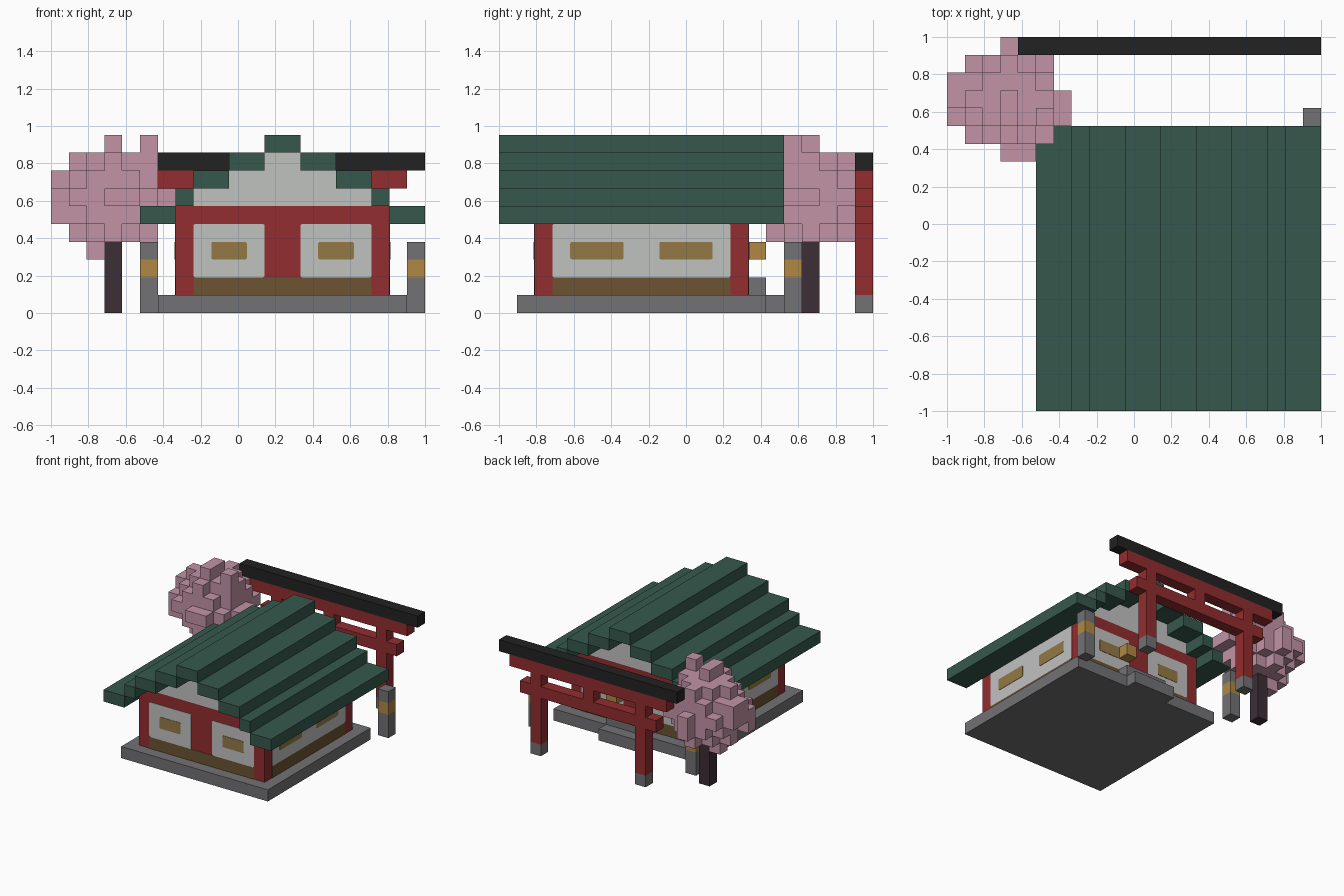
import bpy, bmesh
from mathutils import Vector

if "Cube" in bpy.data.objects:
    bpy.data.objects.remove(bpy.data.objects["Cube"], do_unlink=True)

U = 2 / 21  # one block of the model


def material(name, r, g, b):
    linear = [((c / 255 + 0.055) / 1.055) ** 2.4 for c in (r, g, b)] + [1]
    mat = bpy.data.materials.new(name)
    mat.use_nodes = True
    mat.diffuse_color = linear
    mat.node_tree.nodes["Principled BSDF"].inputs["Base Color"].default_value = linear
    return mat


green = material("roof green", 54, 88, 76)
red = material("painted red", 146, 45, 47)
white = material("plaster white", 192, 194, 192)
gold = material("lantern gold", 176, 136, 68)
ochre = material("window ochre", 148, 122, 70)
brown = material("skirting brown", 107, 83, 50)
grey = material("stone grey", 114, 113, 116)
black = material("beam black", 34, 34, 35)
bark = material("bark", 60, 46, 54)
pink = material("blossom pink", 194, 148, 166)


def finish(name, bm, mat):
    mesh = bpy.data.meshes.new(name)
    bm.to_mesh(mesh)
    bm.free()
    mesh.materials.append(mat)
    obj = bpy.data.objects.new(name, mesh)
    bpy.context.collection.objects.link(obj)
    return obj


def box(name, mat, x, y, z, round_axis=None):
    """Box spanning block ranges; round_axis softens the outline of a thin plate."""
    bm = bmesh.new()
    bmesh.ops.create_cube(bm, size=1)
    for v in bm.verts:
        for axis, (a, b) in enumerate((x, y, z)):
            v.co[axis] = (a + (b - a) * (v.co[axis] + 0.5)) * U - (1 if axis < 2 else 0)
    if round_axis is not None:
        edges = [e for e in bm.edges
                 if abs(e.verts[0].co[round_axis] - e.verts[1].co[round_axis]) > 1e-5]
        bmesh.ops.bevel(bm, geom=edges, offset=0.01, segments=2, profile=0.5, affect='EDGES')
    return finish(name, bm, mat)


# Stone base and entrance steps at the back
box("stone_base", grey, (6, 20), (1, 15), (0, 1))
box("lower_step", grey, (11, 15), (15, 16), (0, 1))
box("upper_step", grey, (11, 15), (14, 15), (1, 2))
box("entrance_bell", gold, (14, 15), (14, 15), (3, 4))

# House frame, with plaster panels, windows and skirting as thin plates
box("house_frame", red, (7, 19), (2, 14), (1, 6))
T = 0.03


def wall_plate(name, mat, wall, span, z, depth, rounded=True):
    if wall in ("front", "back"):
        y = (2 - depth, 2) if wall == "front" else (14, 14 + depth)
        box(wall + name, mat, span, y, z, 1 if rounded else None)
    else:
        x = (7 - depth, 7) if wall == "right" else (19, 19 + depth)
        box(wall + name, mat, x, span, z, 0 if rounded else None)


for wall in ("front", "back"):
    wall_plate("_skirting", brown, wall, (8, 18), (1, 2), T, False)
    for a in (8, 14):
        wall_plate("_panel", white, wall, (a, a + 4), (2, 5), T)
    for a in (9, 15):
        wall_plate("_window", ochre, wall, (a, a + 2), (3, 4), 2 * T)
for wall in ("left", "right"):
    wall_plate("_skirting", brown, wall, (3, 13), (1, 2), T, False)
    wall_plate("_panel", white, wall, (3, 13), (2, 5), T)
    for a in (4, 9):
        wall_plate("_window", ochre, wall, (a, a + 3), (3, 4), 2 * T)

# Stepped gable and roof courses, mirrored about the ridge
for i, half in enumerate((5, 3, 1)):
    box("gable_tier", white, (13 - half, 13 + half), (2, 14), (6 + i, 7 + i))
for level, inner, outer in ((5, 6, 8), (6, 5, 6), (7, 3, 5), (8, 1, 3)):
    box("roof_course_left", green, (13 + inner, 13 + outer), (0, 16), (level, level + 1))
    box("roof_course_right", green, (13 - outer, 13 - inner), (0, 16), (level, level + 1))
box("roof_ridge", green, (12, 14), (0, 16), (9, 10))

# Gateway
for x in (7, 17):
    box("gate_foot", grey, (x, x + 1), (20, 21), (0, 1))
    box("gate_post", red, (x, x + 1), (20, 21), (1, 7))
box("gate_tie_beam", red, (6, 19), (20, 21), (5, 6))
box("gate_strut", red, (12, 13), (20, 21), (6, 7))
box("gate_lintel", red, (5, 20), (20, 21), (7, 8))
box("gate_top_beam", black, (4, 21), (20, 21), (8, 9))

# Stone lanterns
for x in (5, 20):
    box("lantern_post", grey, (x, x + 1), (16, 17), (0, 2))
    box("lantern_light", gold, (x, x + 1), (16, 17), (2, 3))
    box("lantern_cap", grey, (x, x + 1), (16, 17), (3, 4))

# Tree: trunk, and a blocky ball of blossom with stray tufts
box("tree_trunk", bark, (3, 4), (17, 18), (0, 4))
reach = range(-2, 3)
cells = {(i, j, k) for i in reach for j in reach for k in reach
         if i * i + j * j + k * k <= 8}
cells |= {(0, 0, 3), (0, -1, 3), (2, -1, 3), (2, -1, 2), (-1, 0, -3),
          (-3, 0, 0), (-3, 0, 1), (-3, -1, 0), (-3, -1, -1), (-3, 1, 1), (-3, 1, 0),
          (3, 0, 0), (3, -1, 0), (0, 3, 0), (0, 3, -1), (0, -3, 0), (1, -3, 0)}
bm = bmesh.new()
centre = Vector((3.5, 17.5, 6.5))
for cell in cells:
    for axis in range(3):
        for sign in (-1, 1):
            n = Vector((0, 0, 0))
            n[axis] = sign
            if tuple(int(c + d) for c, d in zip(cell, n)) in cells:
                continue
            s = Vector((0, 0, 0))
            s[(axis + 1) % 3] = 0.5
            t = n.cross(s)
            mid = centre + Vector(cell) + n / 2
            corners = (mid - s - t, mid + s - t, mid + s + t, mid - s + t)
            bm.faces.new([bm.verts.new(c * U - Vector((1, 1, 0))) for c in corners])
bmesh.ops.remove_doubles(bm, verts=bm.verts, dist=1e-4)
finish("tree_blossom", bm, pink)
